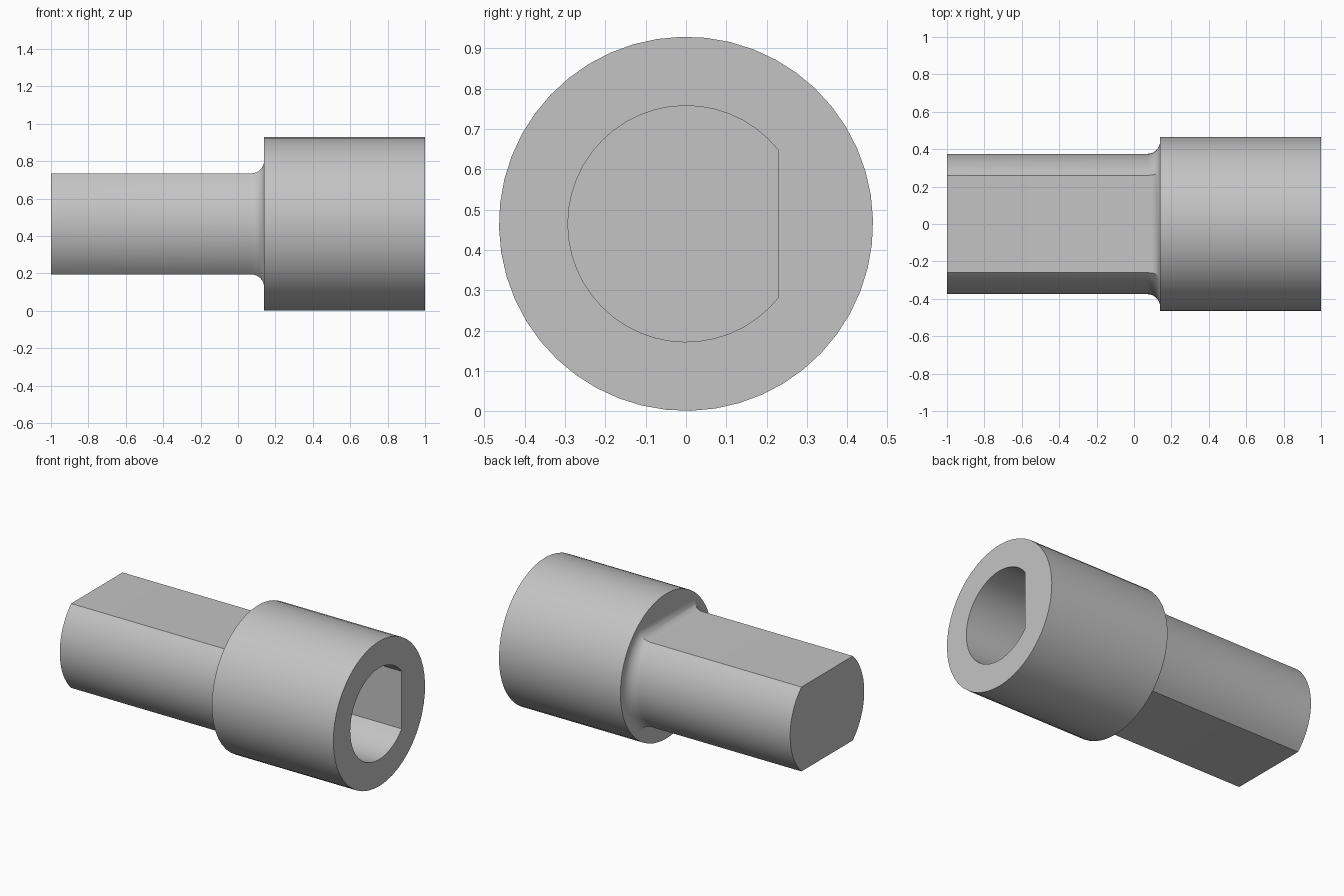
import bpy, bmesh
from math import acos, asin, cos, sin, pi, radians

cube = bpy.data.objects.get("Cube")
if cube:
    bpy.data.objects.remove(cube)

AXIS_Z = 0.465
COLLAR_R, COLLAR_BACK, COLLAR_FRONT = 0.464, 0.14, 1.0
SHAFT_R, SHAFT_FLAT, SHAFT_END = 0.375, 0.27, -1.0
FILLET = 0.07
HOLE_R, HOLE_FLAT, HOLE_FLOOR = 0.293, 0.228, 0.2

grey = bpy.data.materials.new("grey")
grey.use_nodes = True
grey.diffuse_color = (0.55, 0.55, 0.55, 1)
grey.node_tree.nodes["Principled BSDF"].inputs["Base Color"].default_value = grey.diffuse_color


def arc(radius, start, end, steps):
    """Points (y, z) on an arc, both ends included."""
    return [(radius * cos(start + (end - start) * i / steps),
             radius * sin(start + (end - start) * i / steps)) for i in range(steps + 1)]


def double_flat(offset):
    """Round section cut by a flat above and below."""
    r, h = SHAFT_R + offset, SHAFT_FLAT + offset
    a = asin(h / r)
    return arc(r, -a, a, 16) + arc(r, pi - a, pi + a, 16)


def loft(name, sections, cap_start, cap_end):
    """Skin a list of (x, points) sections into one object."""
    bm = bmesh.new()
    rings = [[bm.verts.new((x, y, z + AXIS_Z)) for y, z in pts] for x, pts in sections]
    for a, b in zip(rings, rings[1:]):
        for i in range(len(a)):
            j = (i + 1) % len(a)
            bm.faces.new((a[i], a[j], b[j], b[i]))
    if cap_start:
        bm.faces.new(rings[0])
    if cap_end:
        bm.faces.new(rings[-1])
    bmesh.ops.recalc_face_normals(bm, faces=bm.faces)
    mesh = bpy.data.meshes.new(name)
    bm.to_mesh(mesh)
    bm.free()
    mesh.materials.append(grey)
    obj = bpy.data.objects.new(name, mesh)
    bpy.context.collection.objects.link(obj)
    bpy.ops.object.select_all(action="DESELECT")
    obj.select_set(True)
    bpy.context.view_layer.objects.active = obj
    bpy.ops.object.shade_smooth_by_angle(angle=radians(25))
    return obj


# Shaft with two flats, flaring through a fillet into the collar
shaft = [(SHAFT_END, double_flat(0))]
for i in range(9):
    t = pi / 2 * i / 8
    shaft.append((COLLAR_BACK - FILLET * (1 - sin(t)), double_flat(FILLET * (1 - cos(t)))))
loft("shaft", shaft, True, False)

# Collar with a D-shaped socket, its flat towards the back
corner = acos(HOLE_FLAT / HOLE_R)
half = HOLE_R * sin(corner)
socket = arc(HOLE_R, corner, 2 * pi - corner, 38)
socket += [(HOLE_FLAT, -half + 2 * half * i / 10) for i in range(1, 10)]
rim = arc(COLLAR_R, corner, corner + 2 * pi, 48)[:-1]
loft("collar", [(COLLAR_BACK, rim), (COLLAR_FRONT, rim),
                (COLLAR_FRONT, socket), (HOLE_FLOOR, socket)], True, True)
